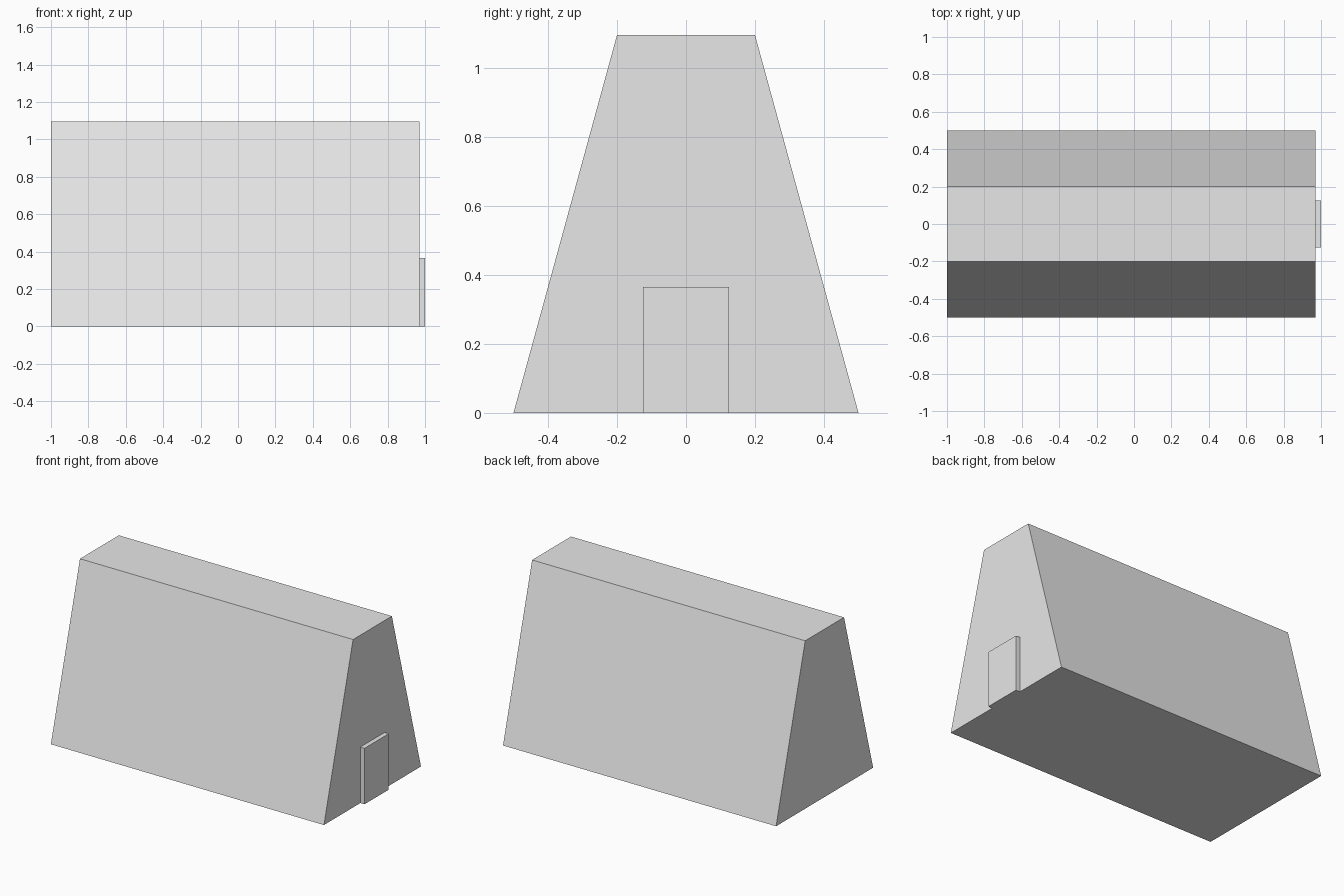
import bpy
import bmesh

cube = bpy.data.objects.get("Cube")
if cube:
    bpy.data.objects.remove(cube, do_unlink=True)

# One plain grey for everything
grey = bpy.data.materials.new("light_grey")
grey.use_nodes = True
colour = (0.8, 0.8, 0.8, 1.0)
grey.diffuse_color = colour
grey.node_tree.nodes["Principled BSDF"].inputs["Base Color"].default_value = colour


def extruded_profile(name, profile, x_start, x_end):
    """Extrude a closed (y, z) profile along x."""
    bm = bmesh.new()
    face = bm.faces.new([bm.verts.new((x_start, y, z)) for y, z in profile])
    result = bmesh.ops.extrude_face_region(bm, geom=[face], use_keep_orig=True)
    moved = [v for v in result["geom"] if isinstance(v, bmesh.types.BMVert)]
    bmesh.ops.translate(bm, verts=moved, vec=(x_end - x_start, 0, 0))
    bmesh.ops.recalc_face_normals(bm, faces=bm.faces)
    mesh = bpy.data.meshes.new(name)
    bm.to_mesh(mesh)
    bm.free()
    mesh.materials.append(grey)
    obj = bpy.data.objects.new(name, mesh)
    bpy.context.collection.objects.link(obj)
    return obj


def symmetric_trapezoid(bottom_half, top_half, height):
    return [(-bottom_half, 0), (bottom_half, 0), (top_half, height), (-top_half, height)]


# Long body with sloping sides and a flat ridge
extruded_profile("building_body", symmetric_trapezoid(0.5, 0.2, 1.095), -1.0, 0.97)

# Raised door slab on the end wall
extruded_profile("door", symmetric_trapezoid(0.125, 0.125, 0.365), 0.97, 1.0)
